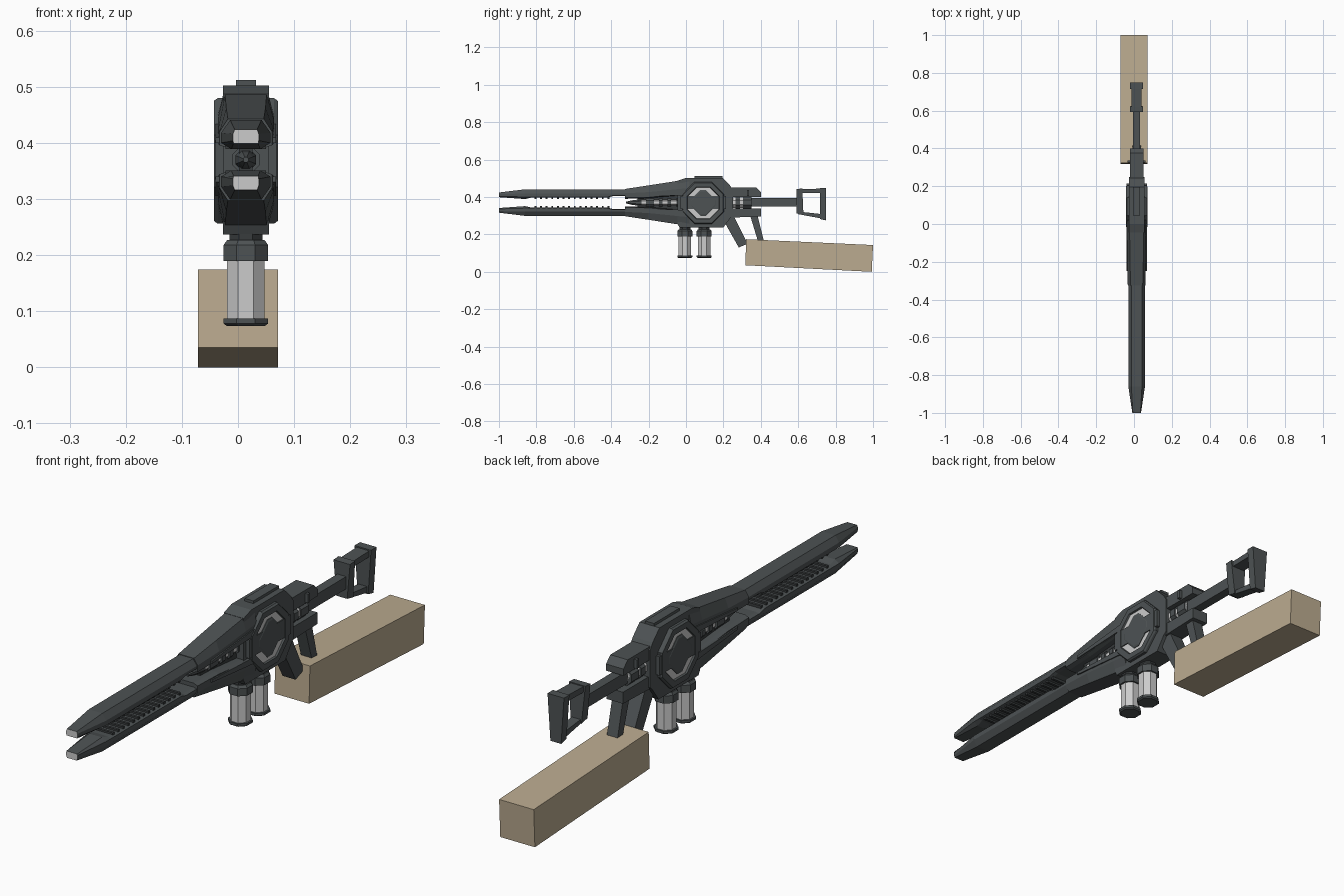
import bpy, bmesh, math
from mathutils import Vector

if "Cube" in bpy.data.objects:
    bpy.data.objects.remove(bpy.data.objects["Cube"], do_unlink=True)

CX, CZ = 0.014, 0.37      # long axis of the weapon


def material(name, rgb):
    m = bpy.data.materials.new(name)
    m.use_nodes = True
    m.diffuse_color = (*rgb, 1)
    m.node_tree.nodes["Principled BSDF"].inputs["Base Color"].default_value = (*rgb, 1)
    return m


GUN = material("gunmetal grey", (0.075, 0.085, 0.088))
DARK = material("dark grey", (0.04, 0.045, 0.047))
LIGHT = material("light grey", (0.6, 0.6, 0.6))
TAN = material("tan", (0.5, 0.41, 0.28))


def loft(name, rings, mat, first_cap=None):
    """Skin a list of equal point rings and cap both ends."""
    bm = bmesh.new()
    loops = [[bm.verts.new(p) for p in r] for r in rings]
    n = len(loops[0])
    for a, b in zip(loops, loops[1:]):
        for i in range(n):
            bm.faces.new((a[i], a[(i + 1) % n], b[(i + 1) % n], b[i]))
    cap = bm.faces.new(loops[0])
    bm.faces.new(loops[-1])
    if first_cap:
        cap.material_index = 1
    bmesh.ops.recalc_face_normals(bm, faces=bm.faces[:])
    me = bpy.data.meshes.new(name)
    bm.to_mesh(me)
    bm.free()
    me.materials.append(mat)
    if first_cap:
        me.materials.append(first_cap)
    ob = bpy.data.objects.new(name, me)
    bpy.context.collection.objects.link(ob)
    return ob


def prism(name, profile, half, mat, cx=CX):
    """Extrude a (y, z) outline sideways."""
    return loft(name, [[(cx + s * half, y, z) for y, z in profile] for s in (-1, 1)], mat)


def block(name, y0, y1, z0, z1, half, mat):
    return prism(name, [(y0, z0), (y1, z0), (y1, z1), (y0, z1)], half, mat)


def turned(name, steps, mat, axis, y=0.0, n=8):
    """Faceted lathe: steps of (position, radius) along the y or z axis."""
    rings = []
    for t, r in steps:
        ring = []
        for i in range(n):
            a = 2 * math.pi * (i + 0.5) / n
            u, v = r * math.cos(a), r * math.sin(a)
            ring.append((CX + u, t, CZ + v) if axis == "y" else (CX + u, y + v, t))
        rings.append(ring)
    return loft(name, rings, mat)


def shell(y, s, top, top_w, side, low, side_w, inner, inner_w):
    """Faceted cross-section of a rail, heights measured from the long axis."""
    half = [(top_w, top), (side_w, side), (side_w, low), (inner_w, inner)]
    pts = half + [(-x, z) for x, z in reversed(half)]
    return [(CX + x, y, CZ + s * z) for x, z in pts]


# Twin barrel rails and fore-end shells, mirrored above and below the axis
for s, side in ((1, "upper"), (-1, "lower")):
    loft(side + "_rail", [
        shell(-1.0, s, .054, .020, .046, .034, .023, .029, .022),
        shell(-.86, s, .071, .028, .048, .030, .044, .019, .026),
        shell(-.83, s, .071, .028, .048, .030, .044, .026, .030),
        shell(-.42, s, .071, .028, .048, .030, .044, .026, .030),
        shell(-.39, s, .071, .028, .048, .038, .044, .035, .030),
        shell(-.30, s, .071, .028, .048, .038, .044, .035, .030)], GUN, LIGHT)
    # Small ribs along the inner faces of the rail
    for i in range(14):
        y = -.81 + i * .03
        z0, z1 = sorted((CZ + s * .019, CZ + s * .034))
        block(side + "_rail_rib", y, y + .010, z0, z1, .036, DARK)
    loft(side + "_fore_shell", [
        shell(-.325, s, .073, .032, .050, .026, .047, .020, .030),
        shell(-.20, s, .092, .035, .056, .028, .049, .024, .032),
        shell(-.045, s, .116, .037, .072, .044, .050, .038, .034),
        shell(.02, s, .126, .038, .078, .046, .050, .038, .034)], GUN)
    # Side struts tapering from the fore-end into the receiver
    for x in (-1, 1):
        prism(side + "_side_strut",
              [(-.25, CZ + s * .030), (.0, CZ + s * .040),
               (.0, CZ + s * .064), (-.25, CZ + s * .040)],
              .005, GUN, CX + x * .049)

# Central core running through the fore-end
block("fore_spine", -.26, .0, CZ - .05, CZ + .05, .012, DARK)
turned("core_spike", [(-.32, .005), (-.29, .013), (-.24, .020), (-.22, .014)], GUN, "y")
turned("core_tube", [(-.24, .019), (.0, .019)], LIGHT, "y")
for y, w in ((-.215, .045), (-.145, .02), (-.10, .02), (-.05, .05)):
    turned("core_ring", [(y, .026), (y + w, .026)], GUN, "y")

# Receiver body with raised top plate
prism("receiver", [(-.045, .255), (-.035, .237), (.20, .237), (.235, .285), (.25, .30),
                   (.25, .44), (.235, .462), (.195, .502), (.0, .502), (-.045, .487)],
      .041, GUN)
block("top_plate", .045, .195, .495, .512, .018, GUN)
block("front_collar", -.03, .215, CZ - .035, CZ + .035, .055, GUN)


def octagon(x, r, h):
    """Octagon in the side plane: reach r, half-length h of the straight sides."""
    pts = [(r, -h), (r, h), (h, r), (-h, r), (-r, h), (-r, -h), (-h, -r), (h, -r)]
    return [(x, .092 + a, CZ - .002 + b) for a, b in pts]


# Side emblems: frame, light recessed floor and dark diamond
for s, side in ((1, "left"), (-1, "right")):
    X = lambda d: CX + s * d
    loft(side + "_emblem_frame", [octagon(X(.030), .112, .047), octagon(X(.050), .112, .047),
                                  octagon(X(.057), .107, .046), octagon(X(.057), .086, .036),
                                  octagon(X(.049), .083, .035)], GUN)
    loft(side + "_emblem_floor", [octagon(X(.048), .083, .035), octagon(X(.051), .083, .035)], LIGHT)
    loft(side + "_emblem_diamond", [octagon(X(.049), .070, .014), octagon(X(.053), .070, .014),
                                    octagon(X(.056), .062, .012)], GUN)

# Rear housing: upper and lower bars around the light tube
prism("rear_upper_bar", [(.22, .400), (.40, .400), (.40, .425), (.375, .450), (.22, .450)],
      .036, GUN)
prism("rear_lower_bar", [(.20, .285), (.235, .290), (.40, .295), (.40, .338), (.20, .338)],
      .034, GUN)
block("rear_clamp", .325, .337, .405, .438, .048, GUN)
turned("rear_tube", [(.24, .030), (.35, .030)], LIGHT, "y")
for y, w in ((.20, .035), (.265, .025), (.305, .045)):
    turned("rear_tube_ring", [(y, .036), (y + w, .036)], GUN, "y")

# Stock: rod and open shoulder frame
block("stock_rod", .34, .61, .348, .394, .018, GUN)


def stock_post(name, bottom, top, w0, w1):
    """Tapering upright given (y0, y1, z) at each end."""
    rings = [[(CX - w, a, z), (CX + w, a, z), (CX + w, b, z2), (CX - w, b, z2)]
             for (a, b, z, z2), w in ((bottom, w0), (top, w1))]
    loft(name, rings, GUN)


stock_post("stock_front_post", (.592, .628, .312, .304), (.592, .622, .443, .445), .022, .034)
stock_post("stock_butt_pad", (.716, .748, .282, .275), (.716, .748, .449, .449), .022, .034)
prism("stock_top_bar", [(.60, .420), (.73, .422), (.73, .445), (.60, .441)], .026, GUN)
prism("stock_bottom_bar", [(.60, .322), (.73, .308), (.73, .284), (.60, .308)], .018, GUN)

# Grip and rear guard bar
prism("grip", [(.195, .285), (.255, .300), (.33, .150), (.282, .130)], .027, GUN)
prism("grip_guard", [(.340, .310), (.380, .310), (.416, .165), (.386, .160)], .022, GUN)

# Two canisters under the receiver
for y, side in ((-.006, "front"), (.097, "rear")):
    turned(side + "_canister_neck", [(.215, .032), (.245, .032)], DARK, "z", y)
    turned(side + "_canister_collar", [(.190, .043), (.218, .043), (.227, .036)], GUN, "z", y)
    turned(side + "_canister", [(.082, .036), (.195, .036)], LIGHT, "z", y)
    turned(side + "_canister_cap", [(.074, .037), (.078, .043), (.087, .043)], GUN, "z", y)

# Long tan block below the grip, slightly tilted
prism("tan_block", [(.317, .035), (.993, .0), (1.0, .143), (.322, .174)], .0715, TAN, 0.0)
